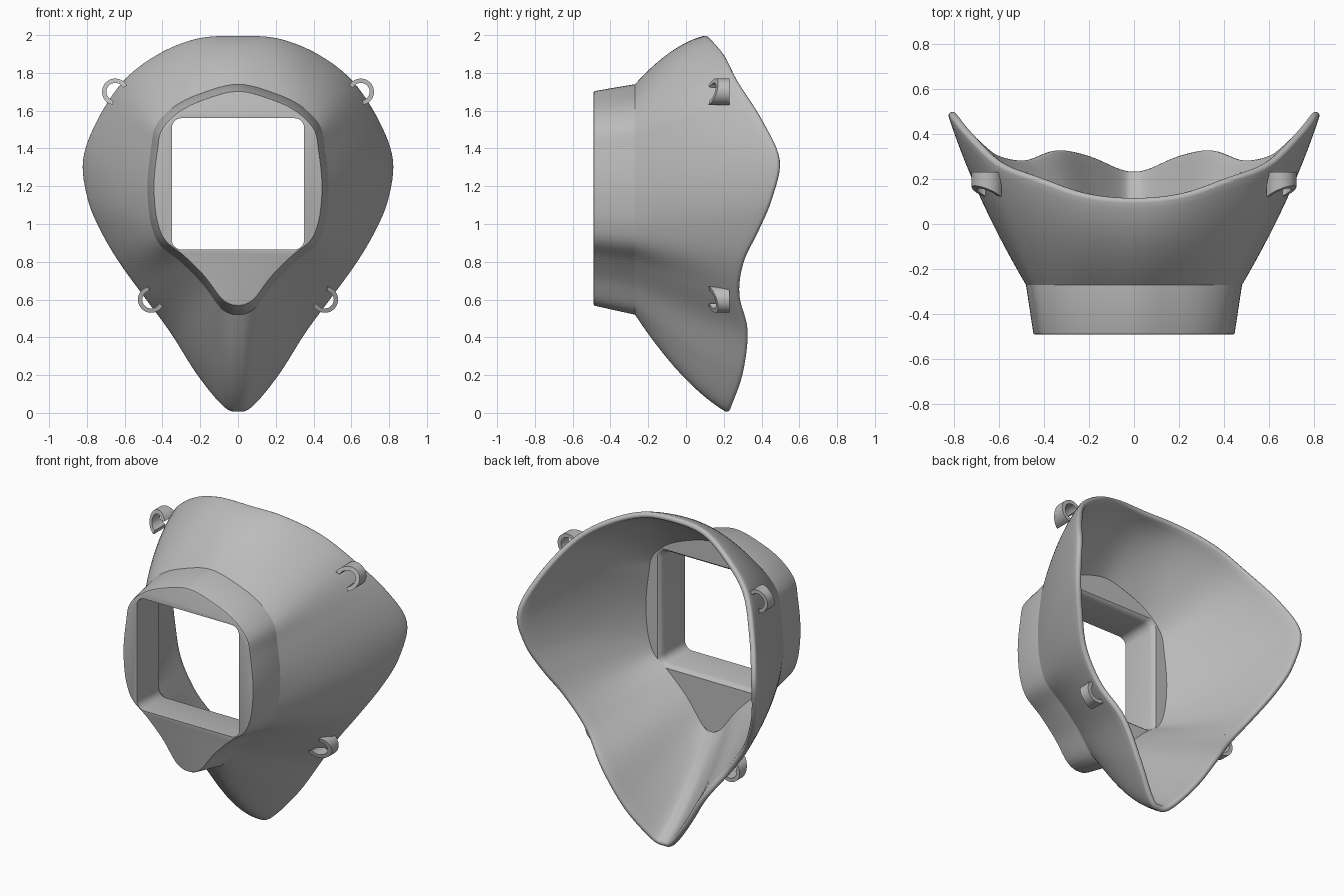
import bpy, bmesh, math
from mathutils import Vector

cube = bpy.data.objects.get("Cube")
if cube:
    bpy.data.objects.remove(cube)

grey = bpy.data.materials.new("mid_grey")
grey.use_nodes = True
colour = (0.5, 0.5, 0.5, 1)
grey.diffuse_color = colour
grey.node_tree.nodes["Principled BSDF"].inputs["Base Color"].default_value = colour

COLLAR_Y = -0.27
CENTRE_Z = 1.21
THICK = 0.035

# Half outline from top to bottom: collar x, z; rim x, y, z; outward bulge
HALF = [
    (0, 1.74, 0, 0.11, 2.0, 0.08),
    (0.2, 1.69, 0.22, 0.13, 1.985, 0.08),
    (0.34, 1.62, 0.43, 0.2, 1.9, 0.07),
    (0.435, 1.52, 0.61, 0.27, 1.76, 0.06),
    (0.46, 1.4, 0.75, 0.4, 1.55, 0.05),
    (0.478, 1.24, 0.825, 0.49, 1.34, 0.05),
    (0.475, 1.1, 0.8, 0.45, 1.13, 0.05),
    (0.455, 0.98, 0.73, 0.38, 0.96, 0.04),
    (0.41, 0.885, 0.63, 0.3, 0.79, 0.03),
    (0.305, 0.8, 0.5, 0.275, 0.61, 0.03),
    (0.19, 0.685, 0.36, 0.32, 0.42, 0.05),
    (0.1, 0.565, 0.22, 0.295, 0.2, 0.08),
    (0.045, 0.527, 0.08, 0.235, 0.03, 0.11),
    (0, 0.52, 0, 0.22, 0, 0.11),
]


def closed_spline(keys, steps):
    """Sample a closed smooth curve through rows of values."""
    out, n = [], len(keys)
    for i in range(n):
        rows = zip(*(keys[(i + k) % n] for k in (-1, 0, 1, 2)))
        rows = list(rows)
        for s in range(steps):
            t = s / steps
            out.append([b + 0.5 * t * (c - a + t * (2 * a - 5 * b + 4 * c - d
                        + t * (3 * (b - c) + d - a))) for a, b, c, d in rows])
    return out


def add_rings(bm, rings, caps=False, wrap=False):
    """Skin a list of closed point rings."""
    loops = [[bm.verts.new(p) for p in ring] for ring in rings]
    pairs = list(zip(loops, loops[1:]))
    if wrap:
        pairs.append((loops[-1], loops[0]))
    for a, b in pairs:
        for i in range(len(a)):
            j = (i + 1) % len(a)
            bm.faces.new((a[i], a[j], b[j], b[i]))
    if caps:
        bm.faces.new(loops[0])
        bm.faces.new(loops[-1])
    return loops


def smooth(mesh):
    mesh.shade_smooth()
    mesh.set_sharp_from_angle(angle=math.radians(35))


def make_object(name, bm):
    bmesh.ops.recalc_face_normals(bm, faces=bm.faces[:])
    mesh = bpy.data.meshes.new(name)
    bm.to_mesh(mesh)
    bm.free()
    mesh.materials.append(grey)
    smooth(mesh)
    obj = bpy.data.objects.new(name, mesh)
    bpy.context.collection.objects.link(obj)
    return obj


mirrored = [(-a, b, -c, d, e, f) for a, b, c, d, e, f in HALF[-2:0:-1]]
outline = closed_spline(HALF + mirrored, 6)

# Flared shell: outer surface, rounded rim, inner surface
ROWS = 14
columns = []
for cx, cz, rx, ry, rz, bulge in outline:
    start, end = Vector((cx, COLLAR_Y, cz)), Vector((rx, ry, rz))
    outward = Vector((rx - cx, 0, rz - cz)).normalized()
    control = (start + end) / 2 + outward * bulge
    end -= (end - control).normalized() * THICK / 2
    columns.append([start * (1 - t) ** 2 + control * 2 * t * (1 - t) + end * t * t
                    for t in (k / ROWS for k in range(ROWS + 1))])
outer = [list(ring) for ring in zip(*columns)]

probe = bmesh.new()
loops = add_rings(probe, outer)
probe.normal_update()
normals = [[v.normal.copy() for v in loop] for loop in loops]
probe.free()

inner = [[p - n * THICK for p, n in zip(ring, ns)] for ring, ns in zip(outer, normals)]
rim = []
for k in range(1, 6):
    a = math.pi * k / 6
    rim.append([p + n * THICK / 2 * (math.cos(a) - 1)
                + (p - q).normalized() * THICK / 2 * math.sin(a)
                for p, q, n in zip(outer[-1], outer[-2], normals[-1])])
bm = bmesh.new()
add_rings(bm, outer + rim + inner[::-1], wrap=True)
make_object("face_shell", bm)


# Tapered front collar with a rounded square window
def scaled_rings(points, sections):
    return [[(x * s, y, CENTRE_Z + (z - CENTRE_Z) * s) for x, z in points]
            for y, s in sections]


bm = bmesh.new()
add_rings(bm, scaled_rings([row[:2] for row in outline], [
    (-0.25, 1), (COLLAR_Y, 1), (-0.48, 0.933), (-0.487, 0.928), (-0.49, 0.917)]), caps=True)
collar = make_object("front_collar", bm)

window = []
radius = 0.05
for sx, sz, first in ((1, 1, 0), (-1, 1, 90), (-1, -1, 180), (1, -1, 270)):
    for k in range(7):
        a = math.radians(first + 15 * k)
        window.append((sx * (0.35 - radius) + radius * math.cos(a),
                       1.2125 + sz * (0.3475 - radius) + radius * math.sin(a)))
bm = bmesh.new()
add_rings(bm, scaled_rings(window, [
    (-0.6, 1), (-0.285, 1), (-0.268, 1.015), (-0.257, 1.035), (-0.249, 1.06), (-0.2, 1.06)]),
    caps=True)
cutter = make_object("window_cutter", bm)
cutter.hide_render = True

cut = collar.modifiers.new("window", "BOOLEAN")
cut.operation = "DIFFERENCE"
cut.solver = "EXACT"
cut.object = cutter
bpy.context.view_layer.update()
graph = bpy.context.evaluated_depsgraph_get()
cut_mesh = bpy.data.meshes.new_from_object(collar.evaluated_get(graph))
collar.modifiers.clear()
collar.data = cut_mesh
smooth(cut_mesh)
bpy.data.objects.remove(cutter)


# Strap loops: open rings with a slanted front, ends sunk into the shell
def strap_loop(name, x, z, direction):
    big, small, spread = 0.07, 0.047, math.radians(116)
    sections = []
    for k in range(25):
        a = spread * (k / 12 - 1)
        section = []
        for r, back in ((big, False), (big, True), (small, True), (small, False)):
            y = 0.23 if back else 0.10 + 0.5 * (r * math.cos(a) + big)
            section.append((x + r * math.cos(direction + a), y,
                            z + r * math.sin(direction + a)))
        sections.append(section)
    bm = bmesh.new()
    add_rings(bm, sections, caps=True)
    make_object(name, bm)


for side, sign in (("left", 1), ("right", -1)):
    for level, x, z, rise in (("upper", 0.65, 1.70, 0.6), ("lower", 0.46, 0.60, -0.6)):
        strap_loop(f"{level}_{side}_strap_loop", sign * x, z, math.atan2(rise, sign * 0.8))
